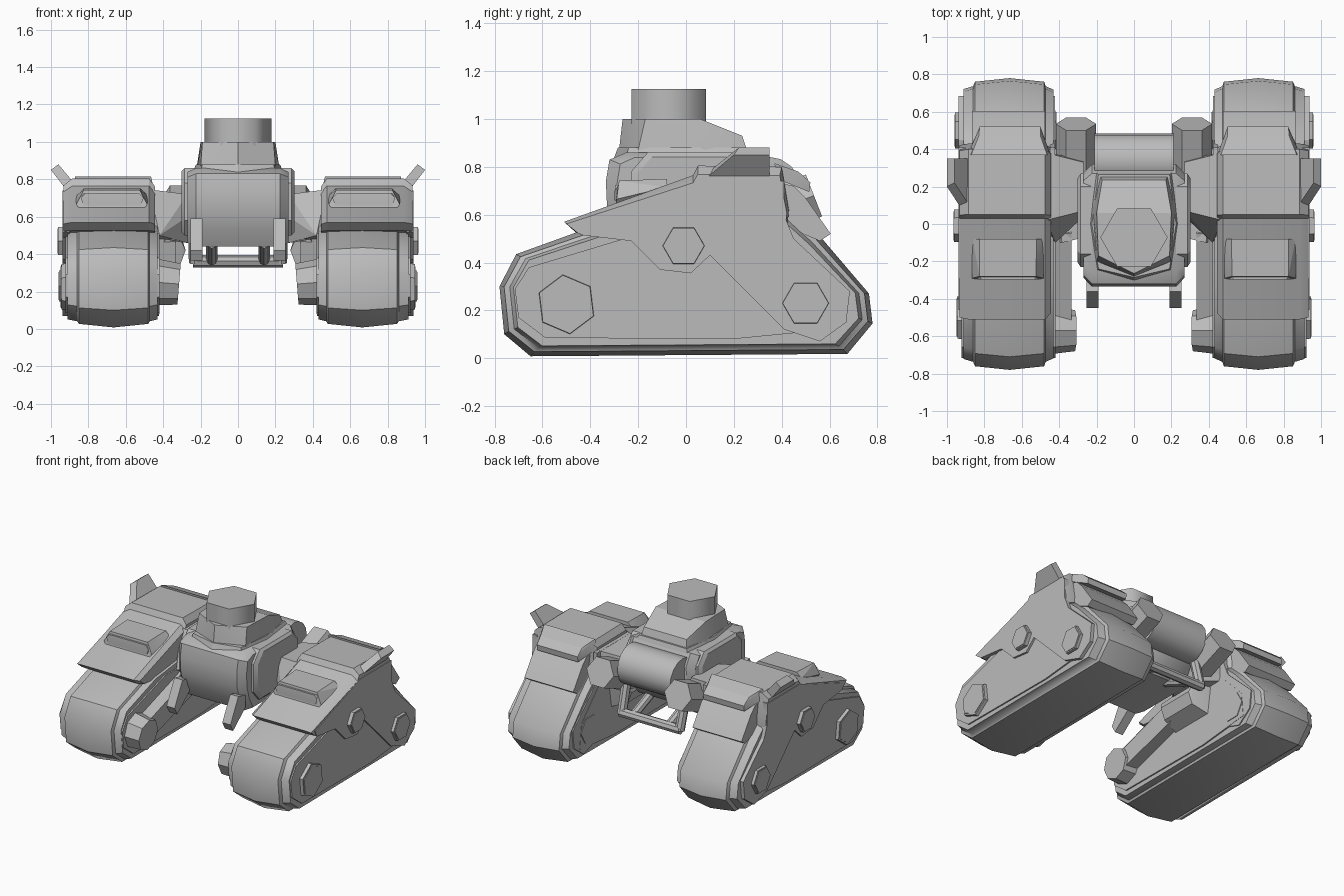
import bpy, bmesh, math
from mathutils import Vector, Matrix

if "Cube" in bpy.data.objects:
    bpy.data.objects.remove(bpy.data.objects["Cube"])

grey = bpy.data.materials.new("armour grey")
grey.diffuse_color = (0.5, 0.5, 0.5, 1)
grey.use_nodes = True
grey.node_tree.nodes["Principled BSDF"].inputs["Base Color"].default_value = grey.diffuse_color
FLAT = math.pi / 6


def finish(name, bm, mirror=False, smooth=25):
    bmesh.ops.recalc_face_normals(bm, faces=bm.faces[:])
    me = bpy.data.meshes.new(name)
    bm.to_mesh(me)
    bm.free()
    me.materials.append(grey)
    ob = bpy.data.objects.new(name, me)
    bpy.context.collection.objects.link(ob)
    if mirror:
        ob.modifiers.new("Mirror", 'MIRROR').use_mirror_merge = False
    bpy.ops.object.select_all(action='DESELECT')
    ob.select_set(True)
    bpy.context.view_layer.objects.active = ob
    bpy.ops.object.shade_smooth_by_angle(angle=math.radians(smooth))
    return ob


def loft(name, prof, sections, mirror=False, centre=(0, 0.28), smooth=25):
    """Side profile (y, z) swept through x; each section is (x, scale y, scale z)."""
    bm = bmesh.new()
    cy, cz = centre
    rings = [[bm.verts.new((x, cy + (y - cy) * sy, cz + (z - cz) * sz)) for y, z in prof]
             for x, sy, sz in sections]
    n = len(prof)
    for a, b in zip(rings, rings[1:]):
        for i in range(n):
            bm.faces.new((a[i], a[(i + 1) % n], b[(i + 1) % n], b[i]))
    bm.faces.new(rings[0])
    bm.faces.new(rings[-1])
    return finish(name, bm, mirror, smooth)


def plate(name, prof, x0, x1, mirror=False):
    return loft(name, prof, [(x0, 1, 1), (x1, 1, 1)], mirror)


def hull(name, pts, mirror=False, sym=False):
    """Convex block around a few corner points; sym adds the -x corners."""
    bm = bmesh.new()
    for x, y, z in pts:
        bm.verts.new((x, y, z))
        if sym and x:
            bm.verts.new((-x, y, z))
    bmesh.ops.convex_hull(bm, input=bm.verts[:])
    bmesh.ops.delete(bm, geom=[v for v in bm.verts if not v.link_faces], context='VERTS')
    bmesh.ops.dissolve_limit(bm, angle_limit=0.02, verts=bm.verts[:], edges=bm.edges[:])
    return finish(name, bm, mirror, 20)


def rod(name, p, q, r, n=6, mirror=False, r2=None, spin=0.0, smooth=25):
    p, q = Vector(p), Vector(q)
    bm = bmesh.new()
    m = (Matrix.Translation((p + q) / 2) @ (q - p).to_track_quat('Z', 'Y').to_matrix().to_4x4()
         @ Matrix.Rotation(spin, 4, 'Z'))
    bmesh.ops.create_cone(bm, cap_ends=True, segments=n, radius1=r, radius2=r2 or r,
                          depth=(q - p).length, matrix=m)
    return finish(name, bm, mirror, smooth)


# --- Tracks: crowned tread with stepped rims ---
track = [(-.65, .008), (-.76, .10), (-.78, .30), (-.71, .435), (-.35, .565), (.1, .62),
         (.45, .62), (.56, .51), (.765, .27), (.78, .145), (.675, .018)]
loft("track", track, [(.43, .92, .84), (.472, .945, .88), (.48, .975, .93), (.665, 1, 1),
                      (.85, .975, .93), (.86, .945, .88), (.912, .925, .84)], True, smooth=42)
panel = [(-.60, .085), (-.715, .17), (-.73, .29), (-.67, .38), (-.23, .51), (.4, .5),
         (.6, .3), (.62, .12), (.2, .08)]
panel = [(y * .98, z) for y, z in panel]
plate("outer_track_panel", panel, .90, .922, True)
plate("inner_track_panel", panel, .42, .44, True)

# --- Shoulder armour over each track ---
body = [(-.51, .57), (-.46, .525), (-.2, .50), (.1, .45), (.42, .5), (.43, .62),
        (.40, .80), (.05, .805), (.03, .765)]
loft("shoulder_armour", body, [(.445, .94, .86), (.475, 1, 1), (.885, 1, 1), (.932, .98, .88)],
     True, (0, .5))
skirt = [(-.46, .56), (-.44, .515), (-.23, .49), (-.11, .37), (.02, .355), (.10, .43), (.41, .12),
         (.56, .07), (.67, .15), (.685, .28), (.45, .5), (.41, .6), (.41, .74), (.05, .74)]
plate("outer_skirt", skirt, .90, .937, True)
plate("inner_skirt", skirt[4:], .422, .45, True)
rear = [(.36, .74), (.45, .72), (.50, .67), (.605, .52), (.56, .49), (.42, .55)]
plate("rear_flap", rear, .475, .865, True)
hull("rear_cap", [(x, y, z) for x, y, z in
     [(.465, .37, .815), (.87, .37, .815), (.50, .52, .735), (.825, .52, .735),
      (.45, .38, .75), (.885, .38, .75), (.50, .515, .695), (.825, .515, .695),
      (.50, .47, .78), (.83, .47, .78)]], True)
# raised sensor visor on the sloping front
hull("visor", [(x, y, z) for x in (.485, .865) for y, z in ((-.29, .665), (-.08, .715))]
     + [(x, -.295, .64) for x in (.505, .845)]
     + [(x, -.28, .742) for x in (.525, .825)] + [(x, -.08, .75) for x in (.52, .825)], True)
hull("visor_slit", [(.52, -.298, .66), (.825, -.298, .66), (.505, -.298, .70),
                    (.84, -.298, .70), (.53, -.296, .725), (.815, -.296, .725),
                    (.52, -.28, .66), (.825, -.28, .725), (.53, -.28, .725), (.82, -.28, .66)], True)
# outward fin
hull("side_fin", [(.86, .07, .76), (.86, .35, .76), (.915, .07, .74), (.915, .35, .74),
                  (.96, .22, .88), (.96, .35, .88), (1, .2, .85), (1, .35, .85)], True)

# --- Wheel hubs ---
for nm, y, z, r, x, s in (("front", -.5, .225, .128, .945, .12), ("middle", -.01, .47, .09, .962, FLAT),
                          ("rear", .5, .23, .10, .957, FLAT)):
    rod(nm + "_hub", (.89, y, z), (x, y, z), r, 6, True, r * .96, s)
    rod(nm + "_hub_cap", (x - .01, y, z), (x + .004, y, z), r * .86, 6, True, spin=s)
rod("inner_front_hub", (.44, -.57, .25), (.315, -.57, .24), .125, 8, True, .11)
rod("inner_rear_hub", (.45, .5, .23), (.415, .5, .23), .10, 6, True, spin=FLAT)

# --- Legs joining tracks and torso ---
hull("leg_strut", [(x, y, z) for x in (.335, .425) for y, z in
                   ((-.56, .17), (-.58, .31), (-.05, .48), (.08, .36))], True)
hull("hip_block", [(.28, -.06, .42), (.30, -.08, .465), (.385, -.1, .48), (.43, -.1, .42),
                   (.31, -.06, .34), (.43, -.08, .29), (.28, .22, .42), (.30, .25, .48),
                   (.43, .28, .48), (.31, .22, .34), (.43, .25, .29)], True)
hull("shoulder_arm", [(.27, .07, .72), (.27, .33, .72), (.47, .02, .745), (.47, .38, .745),
                      (.27, .04, .6), (.27, .35, .6), (.47, -.06, .48), (.47, .38, .50),
                      (.27, .08, .46), (.27, .30, .46), (.42, -.1, .50)], True)

# --- Torso ---
torso = [(-.25, .86), (-.32, .83), (-.335, .74), (-.33, .63), (-.30, .53), (-.25, .44),
         (.22, .44), (.31, .55), (.32, .78), (.27, .86)]
loft("torso", torso, [(-.27, .86, .90), (-.225, 1, 1), (.225, 1, 1), (.27, .86, .90)],
     False, (0, .65), 42)
disc = [(-.16, .50), (-.23, .58), (-.23, .78), (-.16, .86), (.2, .86), (.27, .78),
        (.27, .58), (.2, .50)]
loft("torso_side_disc", disc, [(.22, 1, 1), (.285, 1, 1), (.302, .9, .9)], True, (.02, .68))
hull("front_tab", [(x, y, z) for x in (.19, .255) for y, z in
                   ((-.45, .42), (-.42, .365), (-.36, .59), (-.28, .57), (-.28, .48))], True)

# --- Rear drum, exhausts and tube frame ---
rod("rear_drum", (-.21, .34, .70), (.21, .34, .70), .143, 16)
rod("exhaust", (.31, .20, .55), (.31, .535, .68), .108, 6, True, spin=FLAT)
rod("frame_bar", (-.24, .40, .362), (.24, .40, .362), .033, 8)
rod("frame_upright", (.23, .40, .355), (.235, .33, .60), .033, 8, True)
rod("frame_brace", (.14, .40, .362), (.14, .16, .46), .03, 8, True)

# --- Head: collar, sloped base and hexagonal turret ---
hull("collar", [(.20, -.25, .84), (.24, .0, .84), (.21, .28, .84), (.19, -.24, .88),
                (.225, .0, .88), (.19, .265, .88), (0, -.30, .84), (0, -.285, .88)], sym=True)
hull("head_base", [(.20, -.2, .87), (.22, .08, .87), (.18, .255, .87), (.17, .235, .93),
                   (.20, .06, 1), (.19, -.17, 1), (0, -.28, .87), (0, -.265, 1)], sym=True)
rod("turret", (0, -.072, .98), (0, -.072, 1.125), .18, 6, spin=FLAT, smooth=70)
